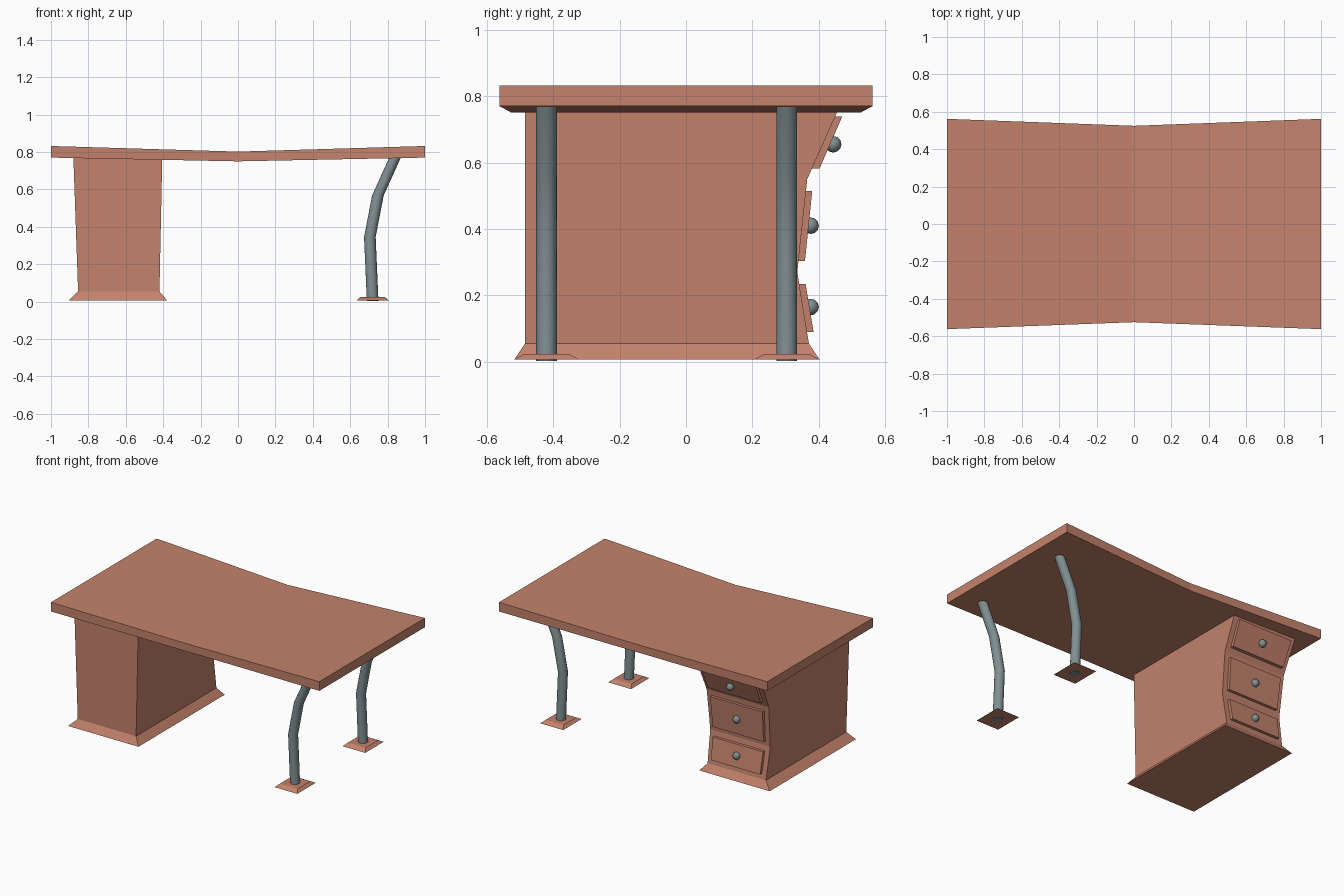
import bpy, bmesh, math

if "Cube" in bpy.data.objects:
    bpy.data.objects.remove(bpy.data.objects["Cube"])

def material(name, rgb):
    m = bpy.data.materials.new(name)
    m.diffuse_color = (*rgb, 1)
    m.use_nodes = True
    m.node_tree.nodes["Principled BSDF"].inputs["Base Color"].default_value = m.diffuse_color
    return m

WOOD = material("reddish wood", (0.55, 0.225, 0.15))
METAL = material("grey metal", (0.22, 0.28, 0.29))

def loft(name, rings, mat):
    """Skin a list of equal-length vertex rings and cap both ends."""
    bm = bmesh.new()
    vs = [[bm.verts.new(p) for p in r] for r in rings]
    n = len(rings[0])
    for a, b in zip(vs, vs[1:]):
        for i in range(n):
            j = (i + 1) % n
            bm.faces.new((a[i], a[j], b[j], b[i]))
    bm.faces.new(vs[0])
    bm.faces.new(vs[-1])
    bmesh.ops.recalc_face_normals(bm, faces=bm.faces[:])
    me = bpy.data.meshes.new(name)
    bm.to_mesh(me)
    bm.free()
    me.materials.append(mat)
    ob = bpy.data.objects.new(name, me)
    bpy.context.collection.objects.link(ob)
    return ob

def rect(x0, x1, y0, y1, z):
    return [(x0, y0, z), (x1, y0, z), (x1, y1, z), (x0, y1, z)]

def smooth(ob, angle):
    bpy.ops.object.select_all(action='DESELECT')
    ob.select_set(True)
    bpy.context.view_layer.objects.active = ob
    bpy.ops.object.shade_smooth_by_angle(angle=math.radians(angle))

# desk top: dips and narrows in the middle
loft("desk_top", [[(x, -y, z0), (x, y, z0), (x, y, z1), (x, -y, z1)]
     for x, y, z0, z1 in ((-1, .562, .77, .832), (0, .525, .75, .802),
                          (1, .562, .77, .832))], WOOD)

# drawer cabinet: flared plinth, tapered sides, kinked back
def side(z):
    t = (z - .055) / .71
    return -.855 - .025 * t, -.42 + .015 * t

rings = [rect(-.905, -.38, -.517, .402, .007)]
for z, y in ((.055, .37), (.27, .335), (.55, .365), (.77, .463)):
    rings.append(rect(*side(z), -.485, y, z))
loft("cabinet", rings, WOOD)

# drawer fronts and knobs: bottom z, y ; top z, y ; knob y, z
drawers = [("lower", .09, .384, .235, .360, .375, .165),
           ("middle", .303, .358, .515, .380, .375, .410),
           ("upper", .582, .402, .738, .470, .443, .655)]
for name, z0, y0, z1, y1, ky, kz in drawers:
    plate = []
    for z, y in ((z0, y0), (z1, y1)):
        a, b = side(z)
        plate.append(rect(a + .035, b - .035, y - .03, y, z))
    loft(name + "_drawer", plate, WOOD)
    bpy.ops.mesh.primitive_uv_sphere_add(segments=8, ring_count=6, radius=.025,
                                         location=(-.64, ky, kz))
    knob = bpy.context.object
    knob.name = name + "_knob"
    knob.data.materials.append(METAL)
    smooth(knob, 60)

# bent tube legs on flared foot plates
path = [(.72, .003), (.705, .345), (.748, .568), (.842, .775)]
for name, yc in (("front", -.42), ("back", .303)):
    tube = [[(x + .031 * math.cos(k * math.tau / 16),
              yc + .031 * math.sin(k * math.tau / 16), z) for k in range(16)]
            for x, z in path]
    smooth(loft(name + "_leg", tube, METAL), 40)
    loft(name + "_foot", [rect(.72 - hx, .72 + hx, yc - hy, yc + hy, z)
         for hx, hy, z in ((.085, .098, .007), (.066, .067, .024))], WOOD)
